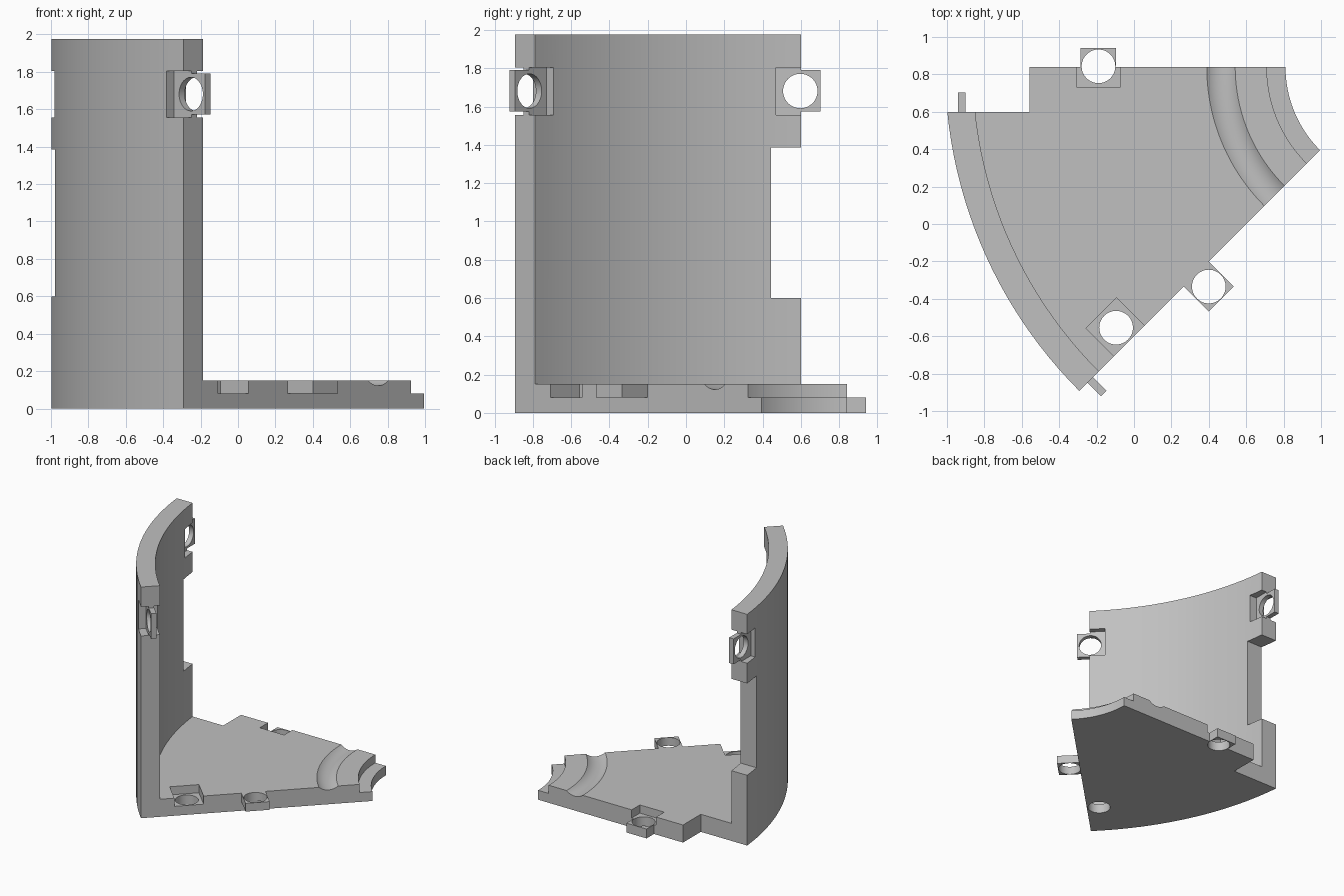
import bpy, bmesh, math
from mathutils import Matrix, Vector

if "Cube" in bpy.data.objects:
    bpy.data.objects.remove(bpy.data.objects["Cube"])

CENTRE = Vector((1.44, 0.84, 0))       # axis the whole sector turns around
R_OUT, R_IN, R_HUB = 2.45, 2.302, 0.63
FLOOR, HALF, TOP = 0.15, 0.08, 1.975

grey = bpy.data.materials.new("plain grey")
grey.use_nodes = True
grey.diffuse_color = (0.53, 0.53, 0.53, 1)
grey.node_tree.nodes["Principled BSDF"].inputs["Base Color"].default_value = (0.53, 0.53, 0.53, 1)


def frame(degrees):
    """Local axes: x = distance from the axis, y = across the edge, z = up."""
    return Matrix.Translation(CENTRE) @ Matrix.Rotation(math.radians(degrees), 4, "Z")


FRONT = frame(225)
BACK = frame(180) @ Matrix.Diagonal((1, -1, 1, 1))
WORLD = Matrix.Identity(4)


def finish(name, bm):
    bmesh.ops.recalc_face_normals(bm, faces=bm.faces)
    mesh = bpy.data.meshes.new(name)
    bm.to_mesh(mesh)
    bm.free()
    mesh.materials.append(grey)
    obj = bpy.data.objects.new(name, mesh)
    bpy.context.collection.objects.link(obj)
    return obj


def box(name, x, y, z, matrix):
    bm = bmesh.new()
    size = Matrix.Diagonal((x[1] - x[0], y[1] - y[0], z[1] - z[0], 1))
    mid = Matrix.Translation((sum(x) / 2, sum(y) / 2, sum(z) / 2))
    bmesh.ops.create_cube(bm, size=1, matrix=matrix @ mid @ size)
    return finish(name, bm)


def pin(name, at, depth, matrix, sideways=False):
    bm = bmesh.new()
    turn = Matrix.Rotation(math.pi / 2, 4, "Y") if sideways else WORLD
    bmesh.ops.create_cone(bm, cap_ends=True, segments=48, radius1=0.09, radius2=0.09,
                          depth=depth, matrix=matrix @ Matrix.Translation(at) @ turn)
    return finish(name, bm)


def combine(target, tool, operation):
    mod = target.modifiers.new(tool.name, "BOOLEAN")
    mod.operation, mod.solver, mod.object = operation, "EXACT", tool
    bpy.context.view_layer.objects.active = target
    bpy.ops.object.modifier_apply(modifier=mod.name)
    bpy.data.objects.remove(tool)


def cut(tool):
    combine(shell, tool, "DIFFERENCE")


def join(tool):
    combine(shell, tool, "UNION")


# Floor and wall: one profile swept through an eighth of a turn
half_width, depth = 0.076, 0.028
radius = (half_width ** 2 + depth ** 2) / (2 * depth)
reach = math.asin(half_width / radius)
groove = []
for i in range(13):
    a = reach * (1 - i / 6)
    groove.append((0.975 + radius * math.sin(a), FLOOR - depth + radius * (1 - math.cos(a))))
profile = [(R_HUB, 0), (R_OUT, 0), (R_OUT, TOP), (R_IN, TOP), (R_IN, FLOOR), *groove,
           (0.73, FLOOR), (0.73, HALF), (R_HUB, HALF)]
bm = bmesh.new()
STEPS = 24
rings = [[bm.verts.new(frame(180 + 45 * s / STEPS) @ Vector((r, 0, z))) for r, z in profile]
         for s in range(STEPS + 1)]
for a, b in zip(rings, rings[1:]):
    for i in range(len(profile)):
        bm.faces.new((a[i - 1], a[i], b[i], b[i - 1]))
bm.faces.new(rings[0])
bm.faces.new(rings[-1])
shell = finish("floor_and_wall", bm)

# Notched back corner and the recess in the wall end
cut(box("corner_notch", (-1.5, -0.56), (0.6, 1.2), (-1, 3), WORLD))
cut(box("wall_recess", (-1.5, -0.6), (0.445, 1.2), (0.6, 1.385), WORLD))

# Floor connectors: pockets in the upper half, lugs beyond the edges
cut(box("front_pocket", (1.957, 2.187), (-0.212, 0.1), (HALF, 0.4), FRONT))
cut(box("back_pocket", (1.515, 1.745), (-0.11, 0.2), (HALF, 0.4), BACK))
join(box("front_lug", (1.471, 1.661), (-0.003, 0.19), (HALF, FLOOR), FRONT))
join(box("back_lug", (1.535, 1.725), (-0.05, 0.1), (0, HALF), BACK))
cut(pin("front_pocket_hole", (2.072, -0.1, 0), 1, FRONT))
cut(pin("front_lug_hole", (1.566, 0.095, 0), 1, FRONT))
cut(pin("back_lug_hole", (1.63, 0.003, 0), 1, BACK))

# Wall connectors: pockets on both sides leave a thin plate, which carries a lug
for side, matrix, edge, r in (("front", FRONT, 0, 2.347), ("back", BACK, -0.24, 2.34)):
    plate = (r, r + 0.042)
    for face, span in (("inner", (2.1, plate[0])), ("outer", (plate[1], 2.6))):
        cut(box(f"{side}_{face}_pocket", span, (edge - 0.13, edge + 0.2), (1.557, 1.805), matrix))
    join(box(f"{side}_wall_lug", plate, (edge - 0.05, edge + 0.103), (1.573, 1.79), matrix))
    cut(pin(f"{side}_wall_hole", (r + 0.02, edge - 0.003, 1.681), 0.3, matrix, True))

# Smooth the curved surfaces and keep the edges crisp
bpy.ops.object.select_all(action="DESELECT")
shell.select_set(True)
bpy.context.view_layer.objects.active = shell
bpy.ops.object.shade_smooth_by_angle(angle=math.radians(20))
